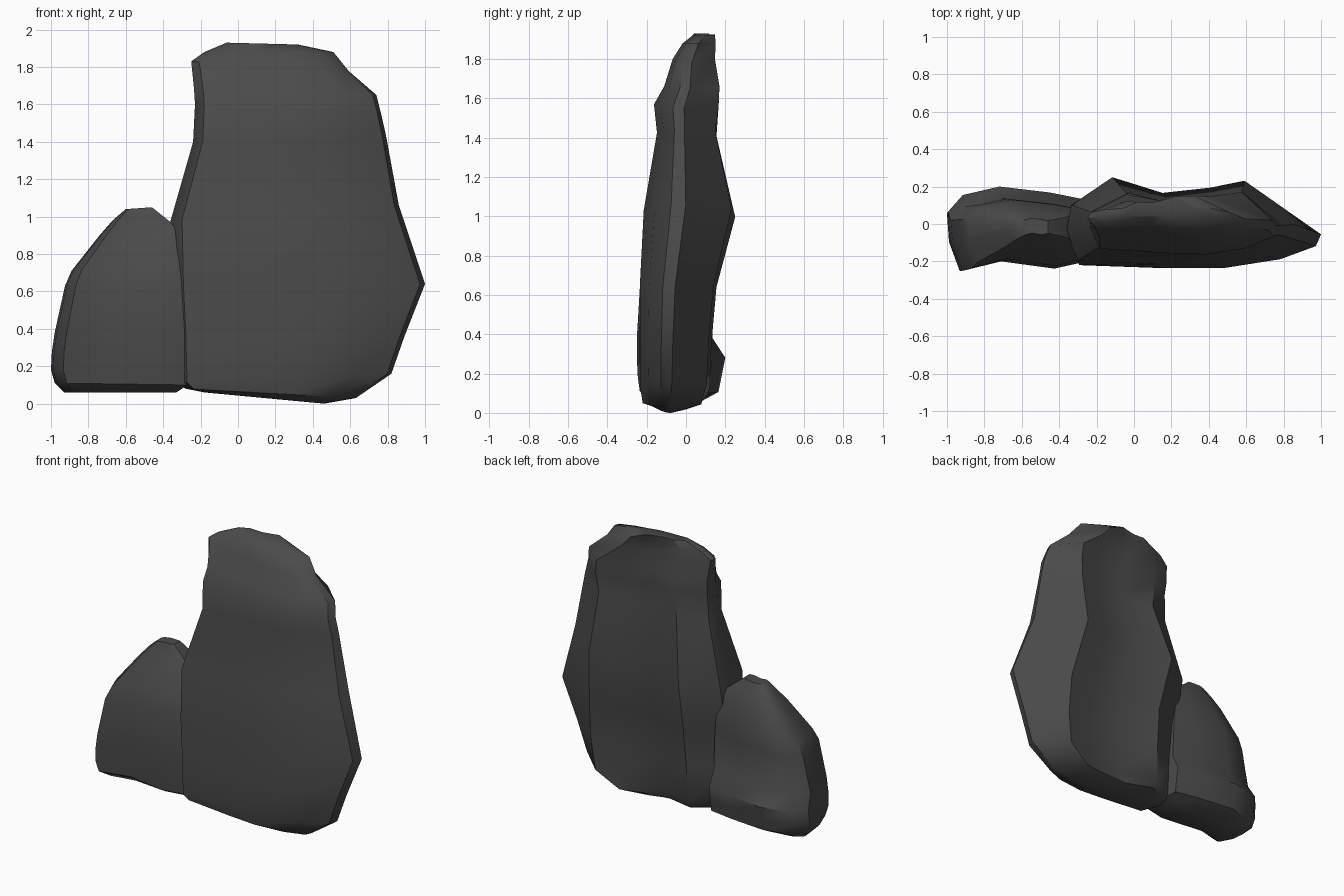
import bpy, bmesh, math

stone = bpy.data.materials.new("dark_stone")
stone.diffuse_color = (0.07, 0.07, 0.07, 1)


def rock(name, section, levels, sharp):
    """Loft a normalised (u, v) outline through levels of (z left, z right,
    x left, x right, y front, y back, sideways pull of the back right corner,
    pinch of the left end towards y = 0.04)."""
    bm = bmesh.new()
    rings = []
    for zl, zr, xl, xr, yf, yb, pull, pinch in levels:
        ring = []
        for u, v in section:
            x = xl + (xr - xl) * u + (pull if u > .5 and v > .8 else 0)
            y = .04 + (yf + (yb - yf) * v - .04) * (1 - pinch * (1 - u))
            ring.append(bm.verts.new((x, y, zl + (zr - zl) * u)))
        rings.append(ring)
    n = len(section)
    for a, b in zip(rings, rings[1:]):
        for i in range(n):
            j = (i + 1) % n
            bm.faces.new((a[i], a[j], b[j], b[i]))
    bm.faces.new(rings[0][::-1])
    bm.faces.new(rings[-1])
    bmesh.ops.recalc_face_normals(bm, faces=bm.faces)
    me = bpy.data.meshes.new(name)
    bm.to_mesh(me)
    bm.free()
    me.materials.append(stone)
    ob = bpy.data.objects.new(name, me)
    bpy.context.collection.objects.link(ob)
    bpy.ops.object.select_all(action='DESELECT')
    ob.select_set(True)
    bpy.context.view_layer.objects.active = ob
    bpy.ops.object.shade_smooth_by_angle(angle=math.radians(sharp))
    return ob


# Tall slab: flat front, pointed right edge, two ridges down the back
rock("tall_slab",
     [(0, .4), (.05, .04), (.4, 0), (.62, 0), (.84, .12), (.98, .3), (1, .46),
      (.73, .96), (.58, .88), (.42, .82), (.2, 1), (.02, .68)],
     [(.06, 0, -.18, .46, -.14, .00, .0, 0),
      (.08, .03, -.28, .63, -.22, .09, .08, 0),
      (.11, .16, -.33, .82, -.235, .12, .12, 0),
      (.36, .36, -.34, .89, -.235, .13, .10, 0),
      (.64, .64, -.36, 1.0, -.235, .155, .02, 0),
      (.98, 1.06, -.36, .86, -.215, .25, .06, 0),
      (1.40, 1.44, -.24, .79, -.155, .165, .06, .1),
      (1.60, 1.55, -.23, .765, -.175, .185, .09, .15),
      (1.68, 1.65, -.235, .74, -.13, .195, .10, .3),
      (1.83, 1.78, -.25, .59, -.10, .18, .04, .6),
      (1.88, 1.88, -.18, .51, -.03, .175, .0, .5),
      (1.93, 1.92, -.06, .32, .04, .17, .0, .5)], 40)

# Small boulder leaning against its left side, front slightly hollow
rock("small_boulder",
     [(0, .7), (.015, .35), (.09, 0), (.38, .13), (.78, .03), (1, .12), (1, .85),
      (.75, .93), (.38, 1), (.11, .9)],
     [(.06, .06, -.93, -.33, -.16, .08, 0, 0),
      (.11, .10, -.98, -.27, -.235, .165, 0, 0),
      (.18, .18, -1.0, -.27, -.245, .18, 0, 0),
      (.28, .28, -.995, -.27, -.25, .20, 0, 0),
      (.38, .38, -.98, -.27, -.25, .135, 0, 0),
      (.63, .66, -.925, -.28, -.235, .135, 0, 0),
      (.71, .76, -.89, -.29, -.205, .13, 0, 0),
      (.90, .92, -.74, -.32, -.13, .09, 0, 0),
      (.98, .97, -.67, -.36, -.09, .06, 0, 0),
      (1.04, 1.05, -.60, -.46, -.06, .03, 0, 0)], 40)
